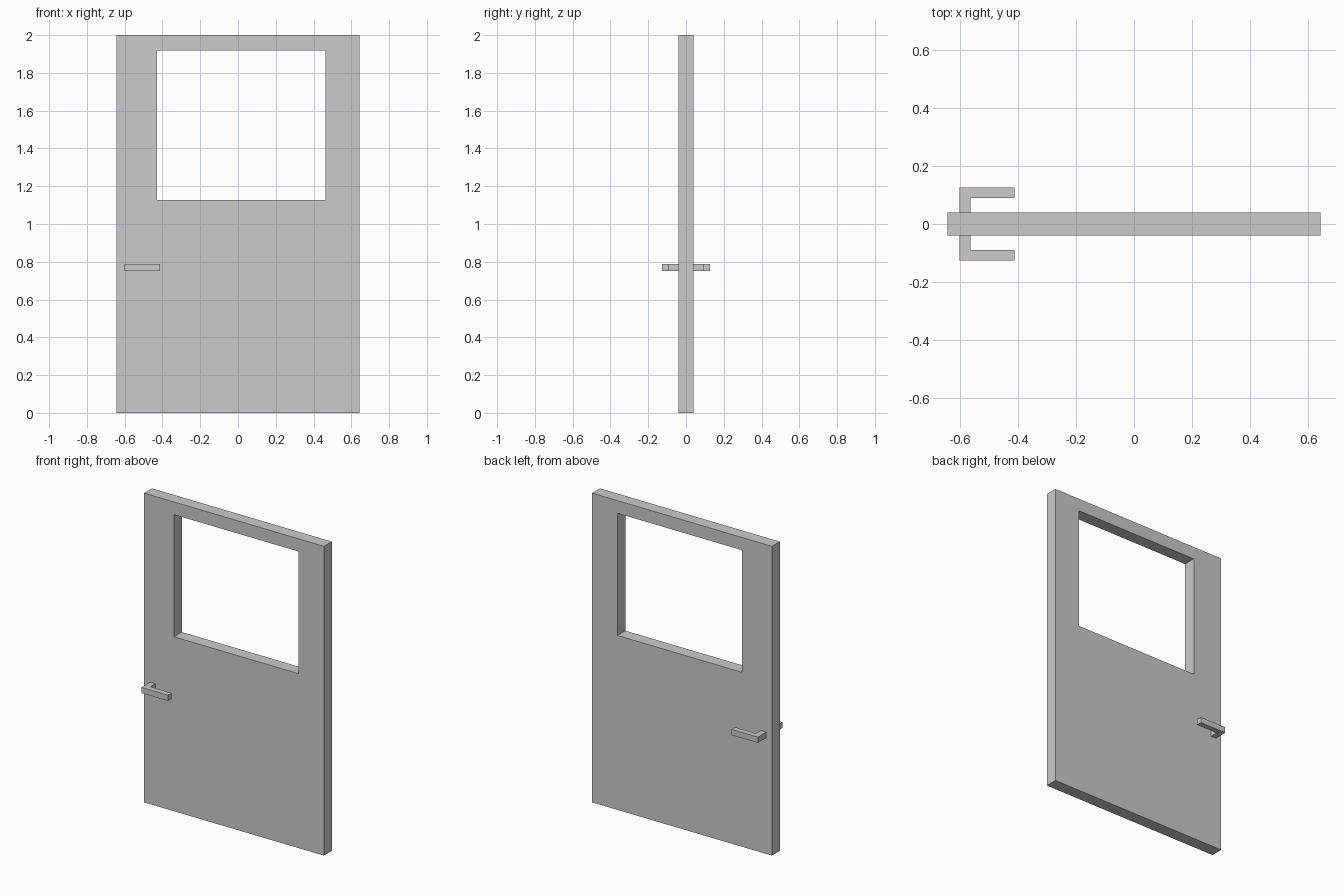
import bpy, bmesh
from mathutils import Vector

if "Cube" in bpy.data.objects:
    bpy.data.objects.remove(bpy.data.objects["Cube"])


def extruded(name, points, faces, offset):
    """Flat faces swept along an offset into a closed solid."""
    bm = bmesh.new()
    verts = [bm.verts.new(p) for p in points]
    flat = [bm.faces.new([verts[i] for i in f]) for f in faces]
    geom = bmesh.ops.extrude_face_region(bm, geom=flat, use_keep_orig=True)["geom"]
    moved = [g for g in geom if isinstance(g, bmesh.types.BMVert)]
    bmesh.ops.translate(bm, verts=moved, vec=Vector(offset))
    bmesh.ops.recalc_face_normals(bm, faces=bm.faces[:])
    mesh = bpy.data.meshes.new(name)
    bm.to_mesh(mesh)
    bm.free()
    obj = bpy.data.objects.new(name, mesh)
    bpy.context.collection.objects.link(obj)
    return obj


def rectangle(x0, x1, z0, z1, y):
    return [(x0, y, z0), (x1, y, z0), (x1, y, z1), (x0, y, z1)]


# Door panel with a window opening
HALF_DEPTH = 0.04
outer = rectangle(-0.643, 0.643, 0.0, 2.0, -HALF_DEPTH)
opening = rectangle(-0.43, 0.462, 1.128, 1.918, -HALF_DEPTH)
ring = [(i, (i + 1) % 4, (i + 1) % 4 + 4, i + 4) for i in range(4)]
extruded("door_panel", outer + opening, ring, (0, 2 * HALF_DEPTH, 0))

# L-shaped lever handle on each face
profile = [(-0.602, HALF_DEPTH), (-0.564, HALF_DEPTH), (-0.564, 0.09),
           (-0.413, 0.09), (-0.413, 0.126), (-0.602, 0.126)]
for name, side in (("front_handle", -1), ("back_handle", 1)):
    points = [(x, side * y, 0.751) for x, y in profile]
    extruded(name, points, [range(6)], (0, 0, 0.037))
